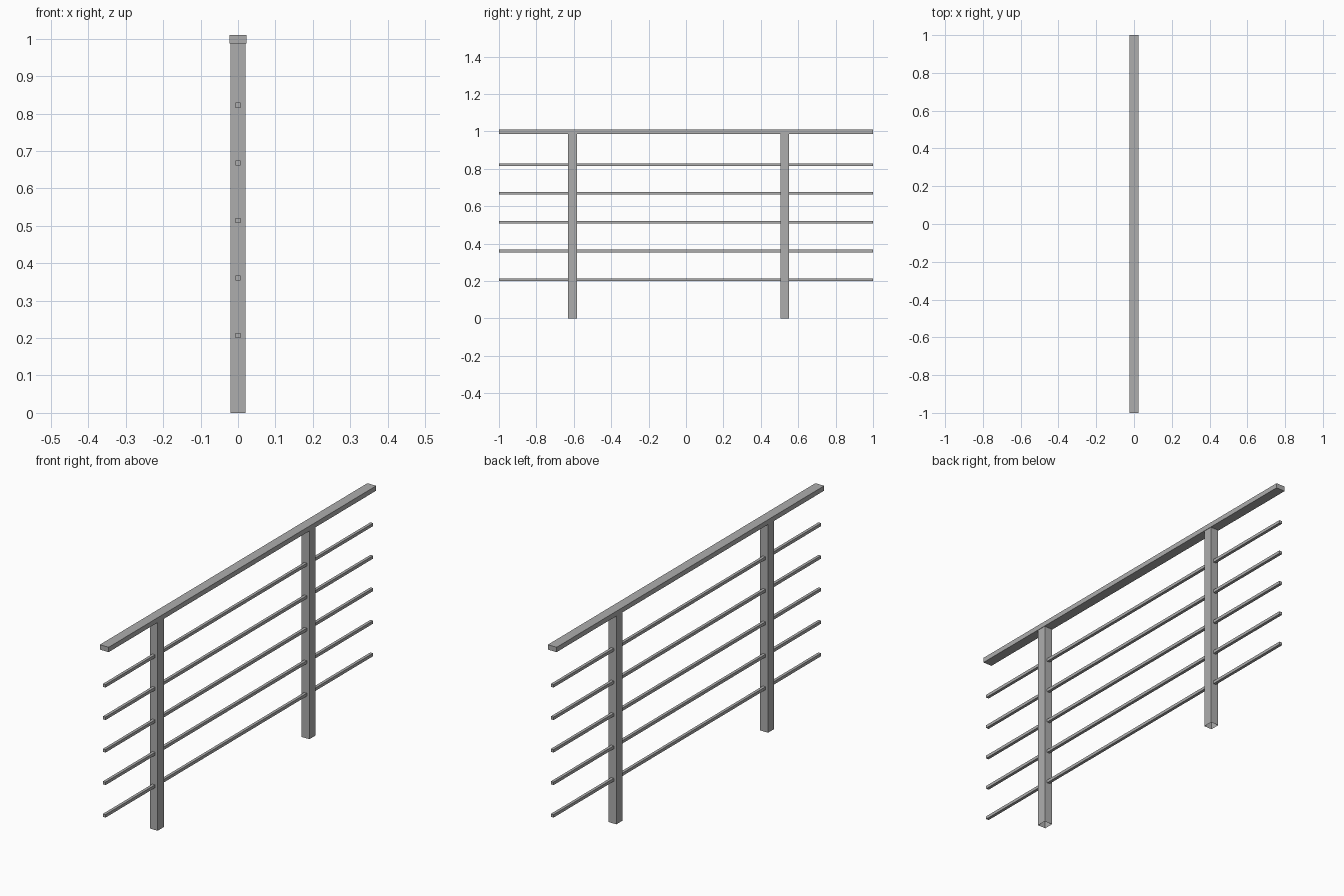
import bpy
import bmesh
from mathutils import Vector

cube = bpy.data.objects.get("Cube")
if cube:
    bpy.data.objects.remove(cube, do_unlink=True)

metal = bpy.data.materials.new("grey_metal")
metal.use_nodes = True
GREY = (0.42, 0.42, 0.42, 1.0)
metal.diffuse_color = GREY
metal.node_tree.nodes["Principled BSDF"].inputs["Base Color"].default_value = GREY


def box(name, size, centre, open_bottom=False):
    """Flat-shaded box, optionally hollow with an open lower end."""
    bm = bmesh.new()
    bmesh.ops.create_cube(bm, size=1.0)
    bmesh.ops.scale(bm, vec=Vector(size), verts=bm.verts)
    if open_bottom:
        bottom = [f for f in bm.faces if f.normal.z < -0.5]
        bmesh.ops.delete(bm, geom=bottom, context="FACES")
    mesh = bpy.data.meshes.new(name)
    bm.to_mesh(mesh)
    bm.free()
    mesh.materials.append(metal)
    obj = bpy.data.objects.new(name, mesh)
    obj.location = centre
    bpy.context.collection.objects.link(obj)
    return obj


LENGTH = 2.0
RAIL_TOP, RAIL_BOTTOM = 1.01, 0.987

# Handrail along the top
box("handrail", (0.046, LENGTH, RAIL_TOP - RAIL_BOTTOM),
    (0, 0, (RAIL_TOP + RAIL_BOTTOM) / 2))

# Two square tube posts under the handrail
for name, y in (("front_post", -0.607), ("back_post", 0.527)):
    box(name, (0.041, 0.046, RAIL_BOTTOM), (0, y, RAIL_BOTTOM / 2), open_bottom=True)

# Five evenly spaced thin bars running through the posts
for i in range(5):
    box(f"bar_{i + 1}", (0.014, LENGTH, 0.014), (0, 0, 0.207 + i * 0.1538))
